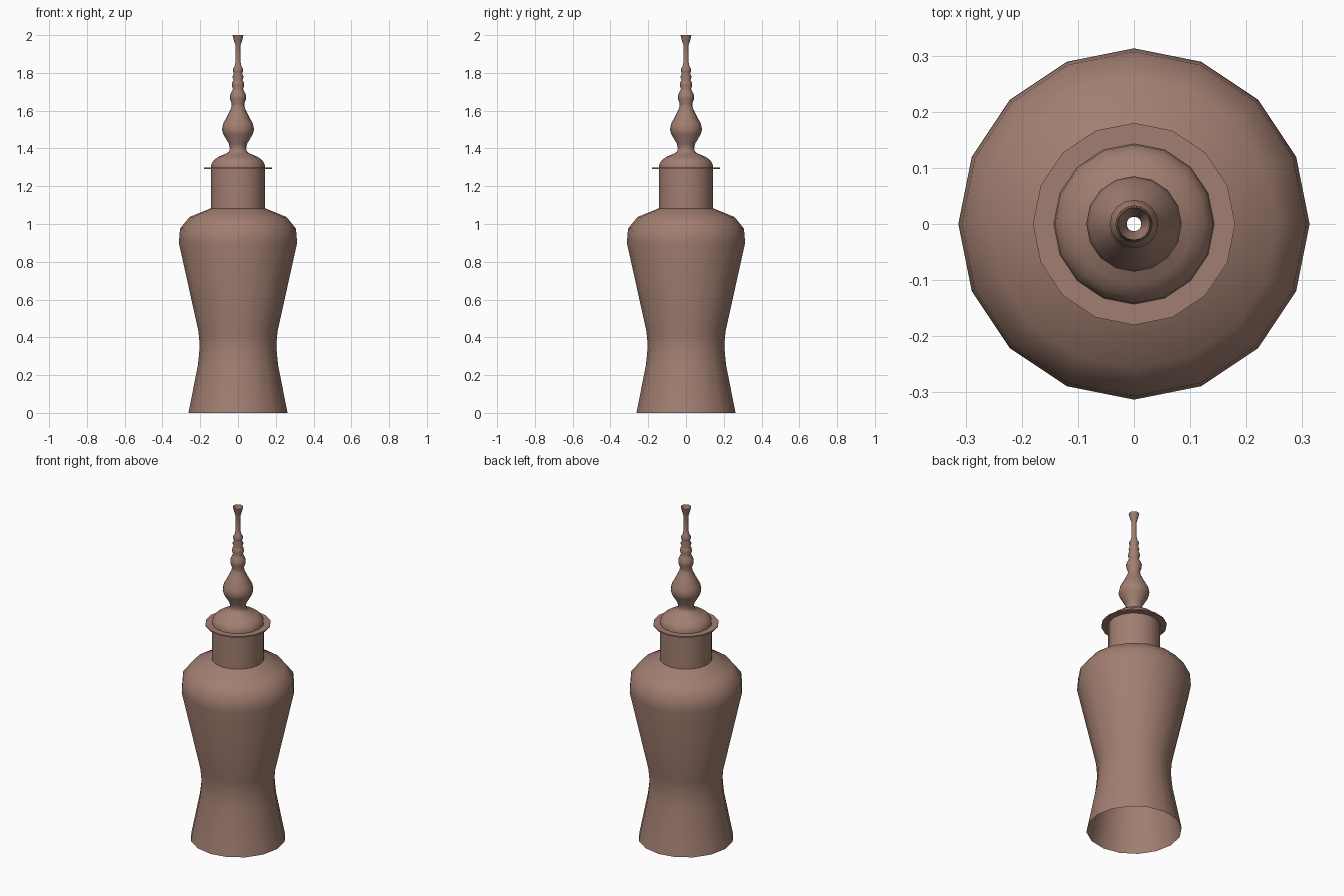
import bpy, bmesh, math

SIDES = 16

clay = bpy.data.materials.new("brown_clay")
clay.diffuse_color = (0.36, 0.21, 0.165, 1)


def lathe(name, profile, angle=40):
    """Revolve an open (radius, height) profile around z."""
    bm = bmesh.new()
    rings = []
    for r, z in profile:
        rings.append([bm.verts.new((r * math.cos(2 * math.pi * i / SIDES),
                                    r * math.sin(2 * math.pi * i / SIDES), z))
                      for i in range(SIDES)])
    for low, high in zip(rings, rings[1:]):
        for i in range(SIDES):
            j = (i + 1) % SIDES
            bm.faces.new((low[i], low[j], high[j], high[i]))
    mesh = bpy.data.meshes.new(name)
    bm.to_mesh(mesh)
    bm.free()
    mesh.materials.append(clay)
    obj = bpy.data.objects.new(name, mesh)
    bpy.context.collection.objects.link(obj)
    bpy.ops.object.select_all(action='DESELECT')
    obj.select_set(True)
    bpy.context.view_layer.objects.active = obj
    bpy.ops.object.shade_smooth_by_angle(angle=math.radians(angle))
    return obj


# Waisted body with rounded shoulder, open underneath
lathe("body", [(0.262, 0), (0.213, 0.25), (0.206, 0.31), (0.203, 0.36),
               (0.209, 0.43), (0.313, 0.90), (0.307, 0.975),
               (0.257, 1.037), (0.144, 1.083)], 60)

# Straight neck
lathe("neck", [(0.144, 1.083), (0.144, 1.292)])

# Thin flat collar
lathe("collar", [(0.144, 1.291), (0.18, 1.291), (0.18, 1.298), (0.143, 1.298)])

# Domed lid running up into the turned finial, open at the tip
lathe("lid_and_finial", [
    (0.143, 1.298), (0.141, 1.318), (0.128, 1.338), (0.105, 1.355),
    (0.06, 1.374), (0.047, 1.385), (0.043, 1.40), (0.048, 1.425),
    (0.078, 1.475), (0.085, 1.50), (0.079, 1.53), (0.05, 1.585),
    (0.036, 1.615), (0.033, 1.635), (0.042, 1.66), (0.043, 1.68),
    (0.034, 1.70), (0.027, 1.715), (0.033, 1.735), (0.031, 1.75),
    (0.024, 1.762), (0.03, 1.778), (0.022, 1.795), (0.026, 1.808),
    (0.028, 1.818), (0.018, 1.835), (0.013, 1.86), (0.013, 1.945),
    (0.02, 1.965), (0.029, 2.0)], 60)
